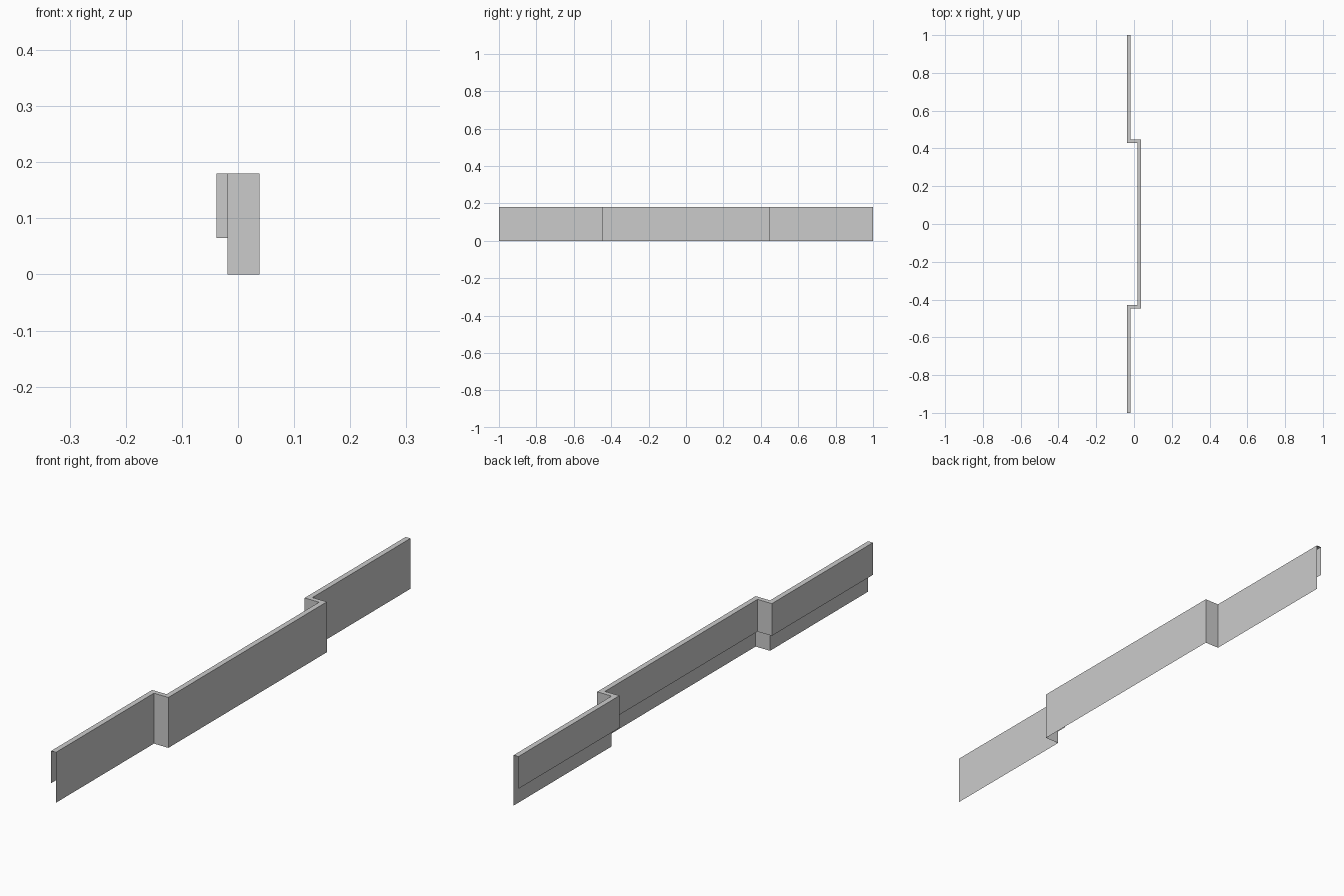
import bpy
import bmesh

cube = bpy.data.objects.get("Cube")
if cube:
    bpy.data.objects.remove(cube, do_unlink=True)

HEIGHT = 0.18
LIP_BOTTOM = 0.065

grey = bpy.data.materials.new("light_grey")
grey.use_nodes = True
colour = (0.6, 0.6, 0.6, 1)
grey.diffuse_color = colour
grey.node_tree.nodes["Principled BSDF"].inputs["Base Color"].default_value = colour


def stepped_path(x_end, x_middle, y_step):
    """Plan line of a strip whose middle stands forward of its ends."""
    half = [(x_end, -1), (x_end, -y_step), (x_middle, -y_step)]
    return half + [(x, -y) for x, y in reversed(half)]


# Plan lines of the tall outer sheet and the short inner sheet
outer = stepped_path(-0.019, 0.038, 0.447)
inner = stepped_path(-0.038, 0.019, 0.43)

# Cross-section: up the outer sheet, over the top, down the inner lip
section = [(outer, 0), (outer, HEIGHT), (inner, HEIGHT), (inner, LIP_BOTTOM)]

bm = bmesh.new()
rows = [[bm.verts.new((x, y, z)) for x, y in path] for path, z in section]
for low, high in zip(rows, rows[1:]):
    for j in range(len(low) - 1):
        bm.faces.new((low[j], low[j + 1], high[j + 1], high[j]))

mesh = bpy.data.meshes.new("stepped_trim")
bm.to_mesh(mesh)
bm.free()
mesh.materials.append(grey)
trim = bpy.data.objects.new("stepped_trim", mesh)
bpy.context.collection.objects.link(trim)
